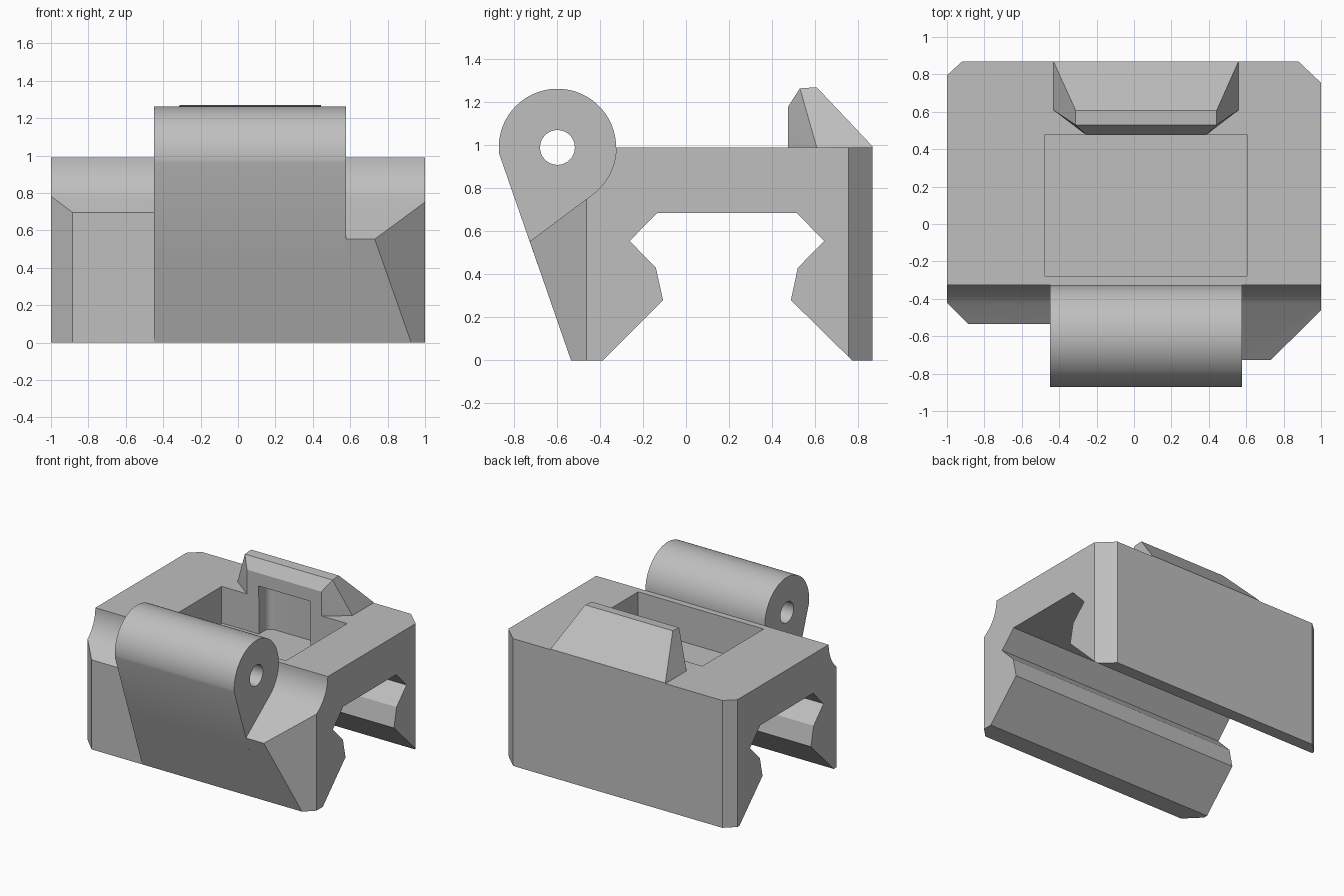
import bpy, bmesh, math
from mathutils import Vector

if "Cube" in bpy.data.objects:
    bpy.data.objects.remove(bpy.data.objects["Cube"])

grey = bpy.data.materials.new("plain_grey")
grey.diffuse_color = (0.52, 0.52, 0.52, 1)
grey.use_nodes = True
grey.node_tree.nodes["Principled BSDF"].inputs["Base Color"].default_value = grey.diffuse_color


def finish(name, bm):
    bmesh.ops.recalc_face_normals(bm, faces=bm.faces)
    me = bpy.data.meshes.new(name)
    bm.to_mesh(me)
    bm.free()
    me.materials.append(grey)
    ob = bpy.data.objects.new(name, me)
    bpy.context.collection.objects.link(ob)
    return ob


def prism(name, pts, lo, hi, axis):
    """Extrude an outline: (y, z) along X or (x, y) along Z."""
    bm = bmesh.new()
    place = (lambda p: (lo, *p)) if axis == "X" else (lambda p: (*p, lo))
    face = bm.faces.new([bm.verts.new(place(p)) for p in pts])
    ext = bmesh.ops.extrude_face_region(bm, geom=[face])["geom"]
    d = hi - lo
    move = Vector((d, 0, 0)) if axis == "X" else Vector((0, 0, d))
    bmesh.ops.translate(bm, vec=move,
                        verts=[v for v in ext if isinstance(v, bmesh.types.BMVert)])
    return finish(name, bm)


def hull(name, pts):
    bm = bmesh.new()
    for p in pts:
        bm.verts.new(p)
    bmesh.ops.convex_hull(bm, input=bm.verts)
    bmesh.ops.dissolve_limit(bm, angle_limit=0.01, verts=bm.verts, edges=bm.edges)
    return finish(name, bm)


def combine(ob, other, op):
    bpy.context.view_layer.objects.active = ob
    m = ob.modifiers.new(op, "BOOLEAN")
    m.operation, m.object, m.solver = op, other, "EXACT"
    bpy.ops.object.modifier_apply(modifier=m.name)
    bpy.data.objects.remove(other)


CY, CZ, R = -0.598, 0.99, 0.273     # hinge barrel axis and radius


def arc(a0, a1, n, r=R):
    return [(CY + r * math.cos(math.radians(a0 + (a1 - a0) * i / n)),
             CZ + r * math.sin(math.radians(a0 + (a1 - a0) * i / n)))
            for i in range(n + 1)]


# clamp body: side profile with the rail slot and the concave hinge clearance
slot = [(-0.387, 0), (-0.107, 0.28), (-0.14, 0.43), (-0.262, 0.555), (-0.135, 0.685),
        (0.516, 0.685), (0.642, 0.555), (0.52, 0.43), (0.488, 0.28), (0.772, 0)]
profile = ([(-0.535, 0)] + slot + [(0.868, 0), (0.868, 0.99)]
           + arc(0, -51, 12) + [(-0.727, 0.553)])
body = prism("clamp_body", profile, -1, 1, "X")

# plan outline trims the corners and the shorter left front
plan = [(-1, -0.42), (-0.885, -0.535), (-0.45, -0.535), (-0.45, -0.95), (0.505, -0.95),
        (1, -0.462), (1, 0.755), (0.88, 0.868), (0.88, 0.9), (-0.92, 0.9),
        (-0.92, 0.868), (-1, 0.795)]
combine(body, prism("plan_trim", plan, -0.1, 1.5, "Z"), "INTERSECT")

# hinge barrel blended into the sloping front
barrel = prism("hinge_barrel", arc(186, 0, 48) + [(-0.3, 0.9), (-0.32, 0.65),
               (-0.5, 0.45), (-0.6915, 0.45)], -0.45, 0.577, "X")
combine(body, barrel, "UNION")
combine(body, prism("pin_hole", arc(0, 350, 35, 0.081), -1.2, 1.2, "X"), "DIFFERENCE")

# rear catch
sides = []
for base, tip, nose in ((-0.43, -0.312, -0.255), (0.558, 0.442, 0.385)):
    sides += [(base, 0.868, 0.95), (base, 0.868, 0.995), (base, 0.608, 0.95),
              (base, 0.608, 0.99), (nose, 0.475, 0.95), (nose, 0.475, 1.18),
              (tip, 0.53, 1.265), (tip, 0.608, 1.27)]
combine(body, hull("rear_catch", sides), "UNION")

# top pocket and the small recess under the catch
pocket = [(-0.475, -0.277), (0.605, -0.277), (0.605, 0.478), (-0.475, 0.478)]
combine(body, prism("pocket_cut", pocket, 0.705, 0.99, "Z"), "DIFFERENCE")
recess = [(-0.155, 0.4), (0.29, 0.4), (0.29, 0.55)]
recess += [(0.24 + 0.05 * math.cos(math.pi * i / 12), 0.55 + 0.05 * math.sin(math.pi * i / 12))
           for i in range(1, 7)]
recess += [(-0.105 + 0.05 * math.cos(math.pi * i / 12), 0.55 + 0.05 * math.sin(math.pi * i / 12))
           for i in range(6, 13)]
combine(body, prism("recess_cut", recess, 0.705, 1.08, "Z"), "DIFFERENCE")

bpy.ops.object.select_all(action="DESELECT")
body.select_set(True)
bpy.context.view_layer.objects.active = body
bpy.ops.object.shade_smooth_by_angle(angle=math.radians(20))
